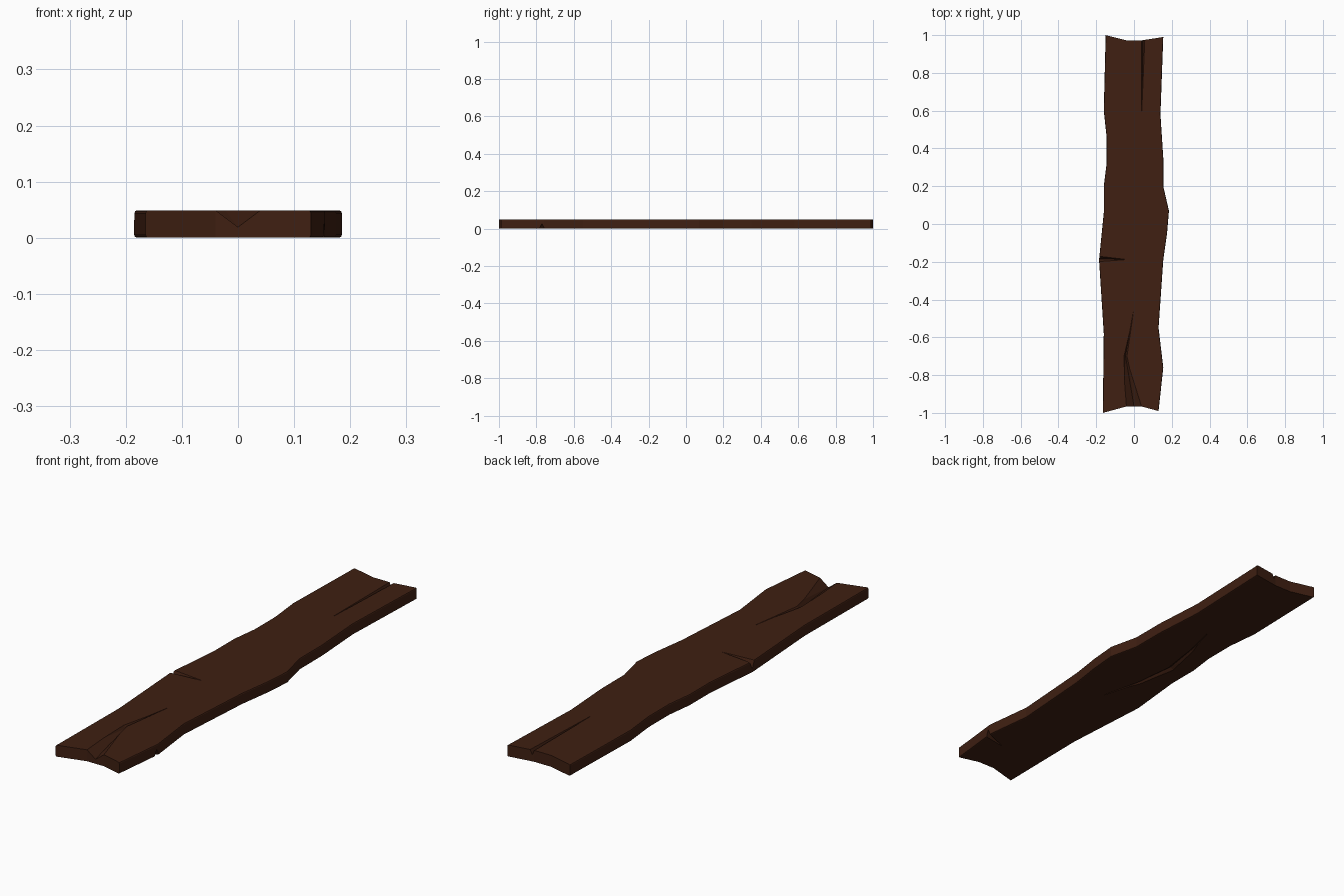
import bpy, bmesh

if "Cube" in bpy.data.objects:
    bpy.data.objects.remove(bpy.data.objects["Cube"])

H = 0.049  # plank thickness

wood = bpy.data.materials.new("dark_wood")
wood.diffuse_color = (0.05, 0.014, 0.006, 1)
wood.use_nodes = True
wood.node_tree.nodes["Principled BSDF"].inputs["Base Color"].default_value = wood.diffuse_color

# Weathered outline: left and right edges listed front to back
left = [(-.165, -1), (-.16, -.58), (-.185, -.19), (-.16, .06), (-.16, .2),
        (-.145, .32), (-.145, .46), (-.16, .6), (-.15, 1)]
right = [(.13, -.99), (.155, -.76), (.13, -.55), (.155, -.19), (.175, -.05),
         (.185, .07), (.155, .2), (.155, .35), (.14, .58), (.155, .99)]
front_end = [(-.04, -.966), (.04, -.966)]
back_end = [(.04, .972), (-.04, .972)]
outline = front_end + right + back_end + left[::-1]


def make_object(name, bm):
    bmesh.ops.recalc_face_normals(bm, faces=bm.faces)
    mesh = bpy.data.meshes.new(name)
    bm.to_mesh(mesh)
    bm.free()
    mesh.materials.append(wood)
    obj = bpy.data.objects.new(name, mesh)
    bpy.context.collection.objects.link(obj)
    return obj


# Plank body, with the long top and bottom edges eased
bm = bmesh.new()
base = bm.faces.new([bm.verts.new((x, y, 0)) for x, y in outline])
top = bmesh.ops.extrude_face_region(bm, geom=[base])["geom"]
bmesh.ops.translate(bm, vec=(0, 0, H),
                    verts=[v for v in top if isinstance(v, bmesh.types.BMVert)])
long_edges = []
for e in bm.edges:
    a, b = (v.co for v in e.verts)
    if abs(a.z - b.z) < 1e-5 and abs(a.y - b.y) > abs(a.x - b.x):
        long_edges.append(e)
bmesh.ops.bevel(bm, geom=long_edges, offset=.005, segments=2, profile=.5,
                affect='EDGES')
plank = make_object("plank", bm)


def cut_crack(name, stations, across=(1, 0), underside=False):
    """V-shaped crack through stations of (x, y, half width, depth)."""
    bm = bmesh.new()
    rings = []
    for x, y, w, d in stations:
        ww = w * (1 + .01 / d) if d > .003 else w
        pts = [(-ww, .01), (ww, .01), (0, -d)]
        rings.append([bm.verts.new((x + s * across[0], y + s * across[1],
                                    -h if underside else H + h))
                      for s, h in pts])
    for a, b in zip(rings, rings[1:]):
        for i in range(3):
            j = (i + 1) % 3
            bm.faces.new((a[i], a[j], b[j], b[i]))
    bm.faces.new(rings[0])
    bm.faces.new(rings[-1])
    bmesh.ops.triangulate(bm, faces=bm.faces)
    cutter = make_object(name, bm)
    cutter.hide_render = True
    mod = plank.modifiers.new(name, 'BOOLEAN')
    mod.operation = 'DIFFERENCE'
    mod.solver = 'EXACT'
    mod.object = cutter
    bpy.context.view_layer.objects.active = plank
    bpy.ops.object.modifier_apply(modifier=name)
    bpy.data.objects.remove(cutter)


# Cracks in the ends, the sides and the underside
cut_crack("front_crack", [(.005, -1.02, .04, .03), (0, -.966, .04, .03),
                          (-.045, -.7, .008, .012), (-.003, -.46, .001, .001)])
cut_crack("back_crack", [(.048, 1.02, .01, .022), (.048, .97, .009, .02),
                         (.04, .58, .001, .001)])
cut_crack("left_crack", [(-.21, -.185, .016, .035), (-.185, -.185, .014, .033),
                         (-.04, -.188, .001, .001)], across=(0, 1))
cut_crack("right_crack", [(.18, -.768, .014, .03), (.155, -.77, .013, .028),
                          (.055, -.8, .001, .001)], across=(0, 1), underside=True)
cut_crack("underside_crack", [(0, -.2, .001, .001), (-.05, -.02, .008, .007),
                              (-.075, .15, .014, .01), (-.045, .32, .008, .007),
                              (0, .49, .001, .001)], underside=True)
